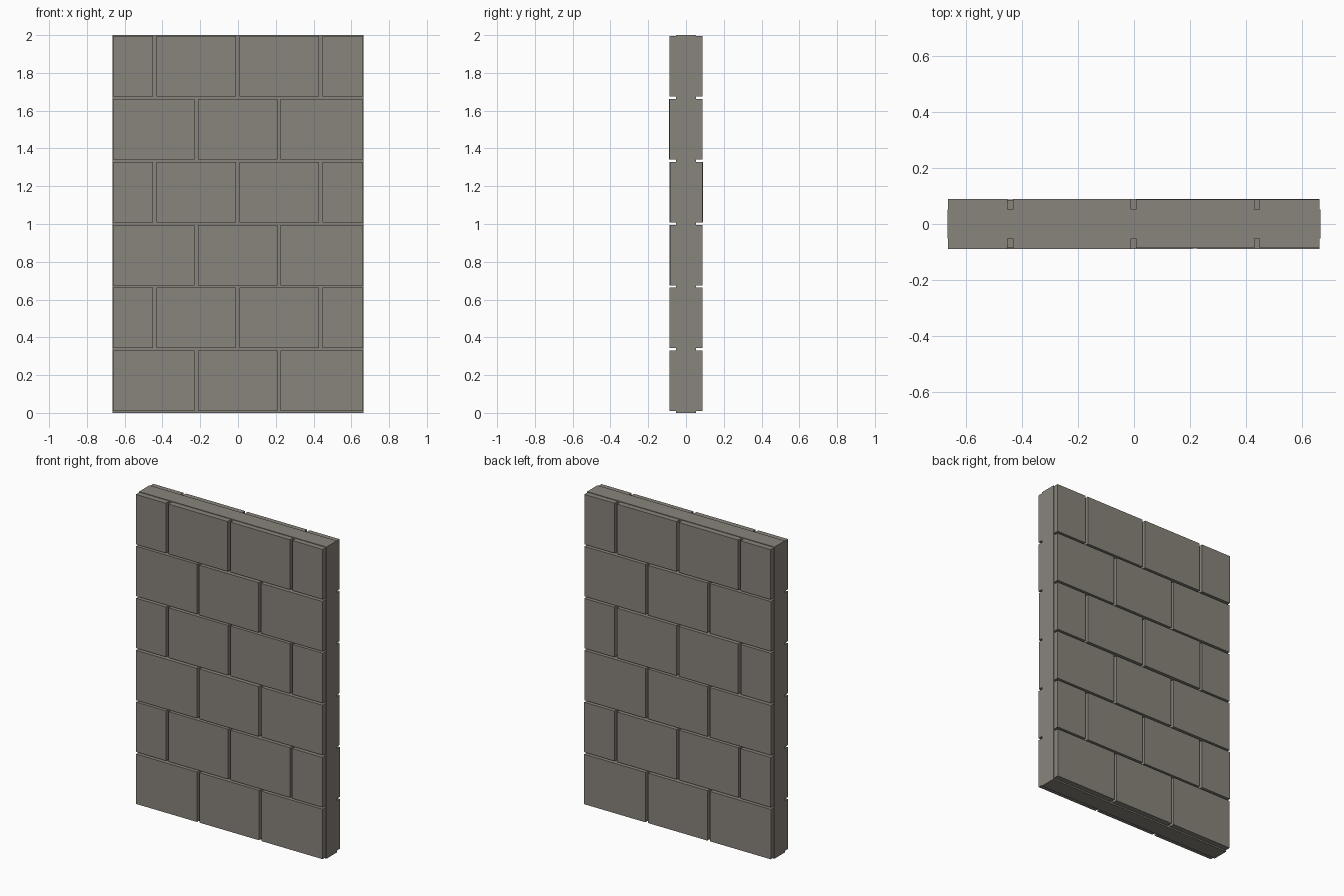
import bpy
import bmesh
import random
from mathutils import Matrix, Vector

if "Cube" in bpy.data.objects:
    bpy.data.objects.remove(bpy.data.objects["Cube"])

random.seed(4)

ROWS = 6
ROW_H = 2.0 / ROWS
HALF_W = 0.665      # half width of the mortar core
CORE_Y = 0.0525     # half thickness of the mortar core
BLOCK_Y = 0.087     # average block face distance from the centre
JOINT = 0.018       # vertical joint width


def add_box(bm, lo, hi):
    lo, hi = Vector(lo), Vector(hi)
    mat = Matrix.Translation((lo + hi) / 2) @ Matrix.Diagonal((*(hi - lo), 1))
    bmesh.ops.create_cube(bm, size=1, matrix=mat)


def finish(bm, name, mat):
    mesh = bpy.data.meshes.new(name)
    bm.to_mesh(mesh)
    bm.free()
    mesh.materials.append(mat)
    obj = bpy.data.objects.new(name, mesh)
    bpy.context.collection.objects.link(obj)


stone = bpy.data.materials.new("stone")
stone.diffuse_color = (0.25, 0.23, 0.2, 1)
stone.use_nodes = True
stone.node_tree.nodes["Principled BSDF"].inputs["Base Color"].default_value = stone.diffuse_color

# Mortar core
bm = bmesh.new()
add_box(bm, (-HALF_W, -CORE_Y, 0), (HALF_W, CORE_Y, 2))
finish(bm, "mortar_core", stone)

# Running-bond stone blocks on both faces
for side, name in ((-1, "front_blocks"), (1, "back_blocks")):
    bm = bmesh.new()
    for row in range(ROWS):
        joints = (-0.222, 0.217) if row % 2 == 0 else (-0.441, -0.002, 0.438)
        starts = [-0.663] + [j + JOINT / 2 for j in joints]
        ends = [j - JOINT / 2 for j in joints] + [0.661]
        z0, z1 = row * ROW_H + 0.009, (row + 1) * ROW_H - 0.004
        for x0, x1 in zip(starts, ends):
            face = BLOCK_Y + random.uniform(-0.002, 0.002)
            ys = sorted((side * (CORE_Y - 0.005), side * face))
            add_box(bm, (x0, ys[0], z0), (x1, ys[1], z1))
    finish(bm, name, stone)
